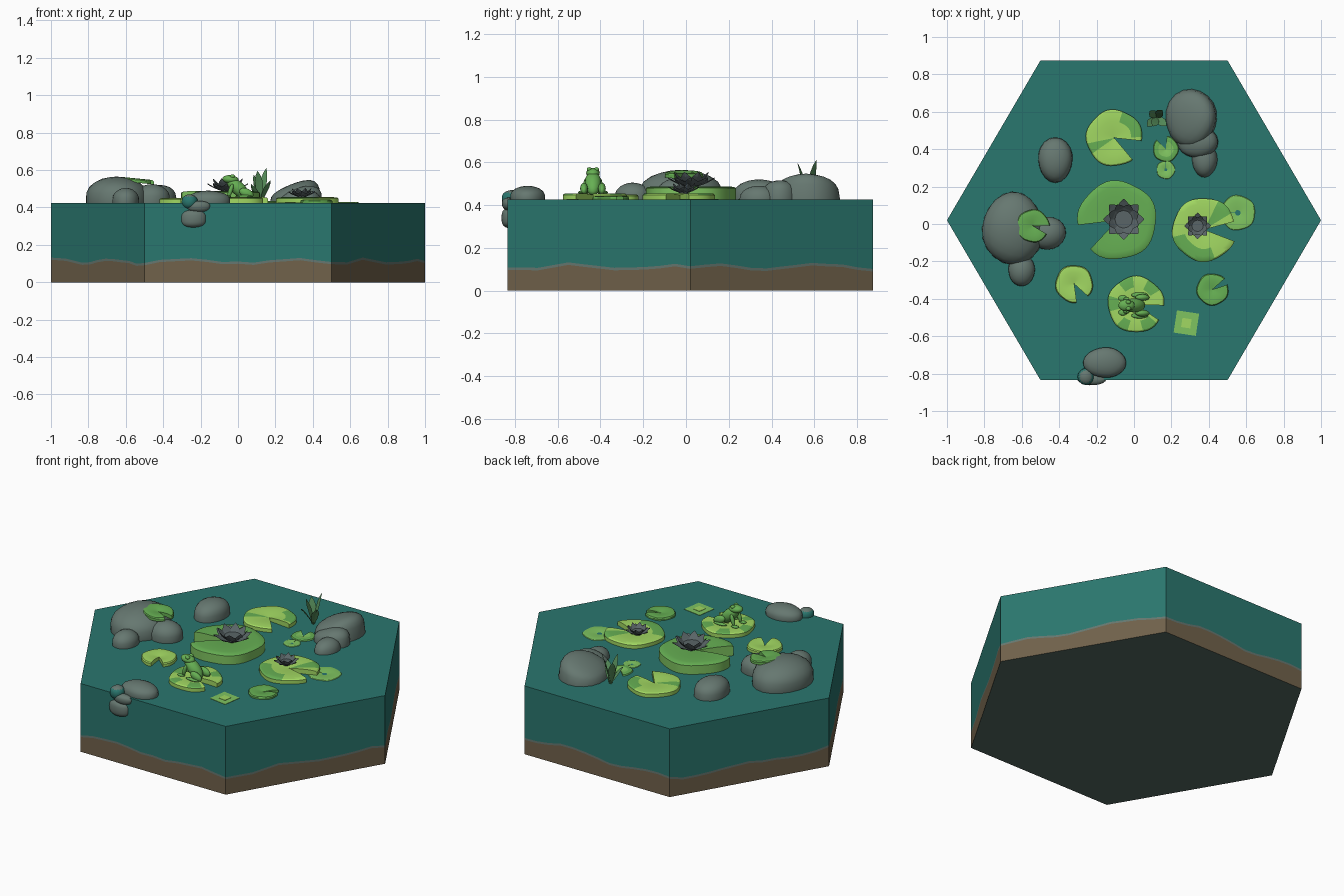
import bpy, bmesh, math, random
from mathutils import Vector, Matrix

if "Cube" in bpy.data.objects:
    bpy.data.objects.remove(bpy.data.objects["Cube"])
random.seed(4)


def mat(name, r, g, b):
    m = bpy.data.materials.new(name)
    m.diffuse_color = tuple((c / 255) ** 2.2 for c in (r, g, b)) + (1,)
    m.use_nodes = True
    m.node_tree.nodes["Principled BSDF"].inputs["Base Color"].default_value = m.diffuse_color
    return m


WATER = mat("water teal", 46, 118, 110)
MUD = mat("mud brown", 112, 98, 76)
BED = mat("dark underside", 84, 104, 97)
ROCK = mat("rock grey", 102, 119, 112)
GREEN = mat("pad green", 102, 174, 84)
LIME = mat("pad lime", 160, 215, 98)
PALE = mat("pale green", 126, 194, 96)
LEAF = mat("leaf green", 88, 142, 92)
FLOWER = mat("flower grey", 90, 101, 103)


def finish(bm, name, mats, smooth=None):
    bmesh.ops.recalc_face_normals(bm, faces=bm.faces)
    me = bpy.data.meshes.new(name)
    bm.to_mesh(me)
    bm.free()
    ob = bpy.data.objects.new(name, me)
    bpy.context.collection.objects.link(ob)
    for m in mats:
        me.materials.append(m)
    if smooth:
        bpy.ops.object.select_all(action='DESELECT')
        ob.select_set(True)
        bpy.context.view_layer.objects.active = ob
        bpy.ops.object.shade_smooth_by_angle(angle=math.radians(smooth))
    return ob


# Hexagonal pond block with a wavy mud layer
W = 0.425
corners = [Vector((math.cos(i * math.pi / 3), 0.02 + 0.987 * math.sin(i * math.pi / 3))) for i in range(6)]
outline = [corners[i].lerp(corners[(i + 1) % 6], k / 12) for i in range(6) for k in range(12)]
bm = bmesh.new()
cols = []
for i, p in enumerate(outline):
    wave = 0.105 + 0.012 * math.sin(i * 0.9) + random.uniform(-0.006, 0.006)
    cols.append([bm.verts.new((p.x, p.y, z)) for z in (0, wave, wave + 0.012, W)])
for i in range(len(cols)):
    a, b = cols[i], cols[(i + 1) % len(cols)]
    for j in range(3):
        bm.faces.new((a[j], b[j], b[j + 1], a[j + 1])).material_index = (1, 3, 0)[j]
bm.faces.new([c[3] for c in cols])
bm.faces.new([c[0] for c in cols]).material_index = 2
finish(bm, "pond_block", [WATER, MUD, BED, ROCK])


# Boulders: squashed lumpy spheres, optionally tilted; wet ones are teal on the sides
def rock(name, c, size, tilt=0, wet=False, lump=0.06, box=0.75):
    bm = bmesh.new()
    bmesh.ops.create_icosphere(bm, subdivisions=3, radius=1)
    ph = [random.uniform(0, 6) for _ in range(3)]
    for f in bm.faces:
        f.material_index = int(wet and f.normal.z < 0.6)
    for v in bm.verts:
        n = v.co.copy()
        k = 1 + lump * (math.sin(2.3 * n.x + ph[0]) + math.sin(2.7 * n.y + ph[1]) + math.sin(3 * n.z + ph[2])) / 1.5
        z = math.copysign(abs(n.z) ** box, n.z) * (1 + tilt * n.x)
        v.co = Vector((c[0] + n.x * k * size[0], c[1] + n.y * k * size[1], c[2] + z * size[2]))
    return finish(bm, name, [ROCK, WATER], 60)


for i, (c, s, t) in enumerate([
        ((-0.65, -0.02, W), (0.165, 0.19, 0.14), 0),
        ((-0.46, -0.05, W), (0.10, 0.09, 0.10), 0),
        ((-0.60, -0.25, W), (0.07, 0.085, 0.08), 0),
        ((-0.42, 0.34, W), (0.10, 0.12, 0.095), 0),
        ((0.31, 0.56, W), (0.145, 0.155, 0.108), 0.45),
        ((0.34, 0.44, W), (0.10, 0.09, 0.085), 0.3),
        ((0.38, 0.34, W), (0.065, 0.09, 0.065), 0),
        ((-0.16, -0.74, W), (0.11, 0.085, 0.065), 0),
        ((-0.24, -0.825, 0.34), (0.07, 0.04, 0.048), 0),
        ((-0.21, -0.83, 0.405), (0.06, 0.03, 0.03), 0)]):
    rock(f"rock_{i}", c, s, t, box=0.55 if t else 0.75)
rock("wet_pebble", (-0.26, -0.815, 0.43), (0.04, 0.045, 0.04), wet=True)


# Lily pads: notched discs, coloured by a rule of radius fraction and angle
def pad(name, x, y, r, top, base=W - 0.01, notch=0, half=22, rule=lambda q, a: 0, side=1, tilt=0):
    n = 40
    bm = bmesh.new()
    lip = min(0.008, (top - base) * 0.4)
    prof = [(0.02, top - lip), (0.3, top - lip * 0.4), (0.6, top), (0.82, top), (0.95, top - lip * 0.25),
            (1, top - lip), (1, base), (0.02, base)]
    rings = []
    for i in range(n + 1):
        a = math.radians(notch + half + (360 - 2 * half) * i / n)
        wob = r * (1 + 0.025 * math.sin(5 * a + x * 9))
        ring = []
        for q, z in prof:
            dx, dy = q * wob * math.cos(a), q * wob * math.sin(a)
            ring.append(bm.verts.new((x + dx, y + dy, z - tilt * dx)))
        rings.append(ring)
    m = len(prof)
    for i in range(n):
        deg = (notch + half + (360 - 2 * half) * (i + 0.5) / n) % 360
        for j in range(m):
            k = (j + 1) % m
            f = bm.faces.new((rings[i][j], rings[i + 1][j], rings[i + 1][k], rings[i][k]))
            f.material_index = rule((prof[j][0] + prof[k][0]) / 2, deg) if j < 5 else side
    for ring in (rings[0], rings[-1]):
        bm.faces.new(ring).material_index = side
    return finish(bm, name, [GREEN, LIME, PALE], 30)


pad("centre_pad", -0.09, 0.02, 0.21, 0.487, notch=207, half=20, side=2)
pad("right_pad", 0.375, -0.03, 0.17, 0.455, notch=-3, half=18,
    rule=lambda q, a: 0 if (190 < a < 290 and q > 0.5) or 30 < a < 65 else 1)
pad("back_pad", -0.105, 0.46, 0.15, 0.455, notch=-28, half=22,
    rule=lambda q, a: 0 if (a < 70 and q > 0.6) or 190 < a < 215 else 1)
pad("frog_pad", 0.01, -0.43, 0.15, 0.455, notch=-18, half=16,
    rule=lambda q, a: 0 if q > 0.5 and int(a / 32) % 2 else 1)
pad("left_small_pad", -0.32, -0.32, 0.10, 0.45, notch=-62, half=20, rule=lambda q, a: 1)
pad("right_small_pad", 0.42, -0.35, 0.085, 0.442, notch=30, half=12, side=0)
pad("rock_pad", -0.54, -0.01, 0.088, 0.555, base=0.532, notch=-15, half=16, side=0, tilt=0.1)
pad("flat_pad", 0.555, 0.06, 0.095, 0.429, notch=180, half=4, rule=lambda q, a: 2, side=2)
pad("sprout_pad", 0.17, 0.40, 0.068, 0.434, notch=110, half=25, rule=lambda q, a: 0 if q > .7 else 2, side=2)
pad("sprout_tail", 0.17, 0.29, 0.05, 0.429, notch=90, half=3, rule=lambda q, a: 2, side=2)

# Square floating leaf with a lime middle
for nm, s, z, m in (("square_leaf", 0.06, 0.427, PALE), ("square_leaf_middle", 0.025, 0.429, LIME)):
    bm = bmesh.new()
    bmesh.ops.create_cube(bm, size=1, matrix=Matrix.Translation((0.28, -0.53, z - 0.004))
                          @ Matrix.Rotation(-0.15, 4, 'Z') @ Matrix.Diagonal((2 * s, 2 * s, 0.008, 1)))
    finish(bm, nm, [m])


# Pointed blade: a curved diamond shape used for petals and reed leaves
def blade(bm, base, az, length, width, rise, curl=0.0):
    d = Vector((math.cos(az), math.sin(az), 0))
    s = Vector((-d.y, d.x, 0))
    rows = []
    for t, w in ((0, 0.35), (0.3, 0.85), (0.6, 1), (0.82, 0.6), (1, 0.03)):
        p = Vector(base) + d * length * t + Vector((0, 0, rise * (t + curl * t * (1 - t))))
        drop = Vector((0, 0, -0.006))
        rows.append([bm.verts.new(v) for v in (p + s * width * w / 2, p + drop, p - s * width * w / 2,
                                               p + drop * 0.3 + Vector((0, 0, 0.002)))])
    for a, b in zip(rows, rows[1:]):
        for j in range(4):
            bm.faces.new((a[j], a[(j + 1) % 4], b[(j + 1) % 4], b[j]))
    bm.faces.new(rows[0])
    bm.faces.new(rows[-1])


# Water lily flowers: two rings of petals round a cup
def flower(name, x, y, z, r):
    bm = bmesh.new()
    for n, ln, rise, off in ((8, 0.92, 0.38, 0), (8, 0.7, 0.62, math.pi / 8)):
        for i in range(n):
            a = 2 * math.pi * i / n + off
            blade(bm, (x + 0.12 * r * math.cos(a), y + 0.12 * r * math.sin(a), z + 0.008), a,
                  r * ln, r * 0.62, r * rise, -0.6)
    bmesh.ops.create_cone(bm, cap_ends=True, segments=12, radius1=r * 0.3, radius2=r * 0.45, depth=r * 0.32,
                          matrix=Matrix.Translation((x, y, z + r * 0.16)))
    finish(bm, name, [FLOWER])


flower("centre_flower", -0.055, 0.025, 0.482, 0.105)
flower("right_flower", 0.34, -0.01, 0.453, 0.068)

# Reed leaves beside the back rock
bm = bmesh.new()
for az, ln, h in ((0.9, 0.05, 0.185), (2.4, 0.05, 0.15), (4.4, 0.05, 0.17), (5.6, 0.07, 0.12), (3.9, 0.07, 0.10)):
    blade(bm, (0.12, 0.57, W), az, ln, 0.045, h, 0.3)
finish(bm, "reed_leaves", [LEAF])


# Frog: ellipsoids for the body, head, eyes and legs, facing left
def blob(bm, c, s, pitch=0):
    bmesh.ops.create_uvsphere(bm, u_segments=16, v_segments=10, radius=1, matrix=Matrix.Translation(c)
                              @ Matrix.Rotation(pitch, 4, 'Y') @ Matrix.Diagonal((*s, 1)))


bm = bmesh.new()
fy = -0.435
blob(bm, (0.0, fy, 0.503), (0.075, 0.038, 0.036), 0.75)
blob(bm, (-0.04, fy, 0.55), (0.044, 0.032, 0.023), 0.1)
for s in (-1, 1):
    blob(bm, (-0.03, fy + s * 0.017, 0.566), (0.014, 0.012, 0.011))
    blob(bm, (0.045, fy + s * 0.042, 0.477), (0.04, 0.018, 0.024), 0.4)
    blob(bm, (0.03, fy + s * 0.055, 0.459), (0.045, 0.015, 0.008))
    blob(bm, (-0.04, fy + s * 0.033, 0.49), (0.012, 0.012, 0.038), 0.3)
    blob(bm, (-0.06, fy + s * 0.038, 0.458), (0.024, 0.016, 0.007))
finish(bm, "frog", [GREEN], 60)
